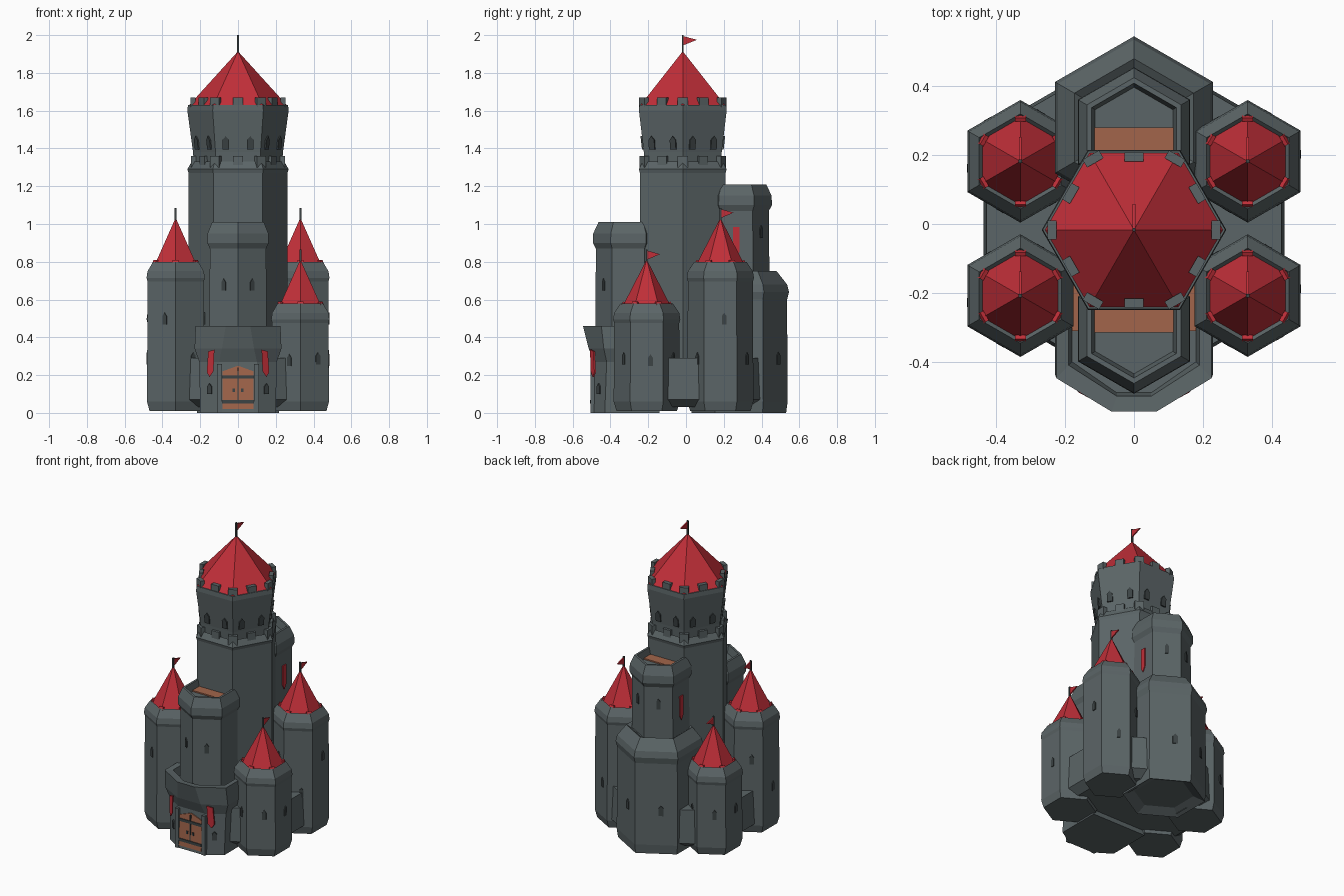
import bpy, bmesh, math
from mathutils import Vector, Matrix

if "Cube" in bpy.data.objects:
    bpy.data.objects.remove(bpy.data.objects["Cube"])


def material(name, rgb):
    m = bpy.data.materials.new(name)
    m.diffuse_color = (*rgb, 1)
    m.use_nodes = True
    m.node_tree.nodes["Principled BSDF"].inputs["Base Color"].default_value = m.diffuse_color
    return m


STONE = material("grey stone", (0.105, 0.130, 0.135))
DARK = material("dark stone", (0.045, 0.056, 0.058))
RED = material("red cloth", (0.53, 0.028, 0.040))
WOOD = material("brown wood", (0.36, 0.13, 0.07))


def finish(name, bm, mat):
    bmesh.ops.recalc_face_normals(bm, faces=bm.faces)
    me = bpy.data.meshes.new(name)
    bm.to_mesh(me)
    bm.free()
    me.materials.append(mat)
    ob = bpy.data.objects.new(name, me)
    bpy.context.collection.objects.link(ob)
    return ob


def loft(name, rings, mat):
    """Skin a list of rings (each a list of points) and cap both ends."""
    bm = bmesh.new()
    rows = [[bm.verts.new(p) for p in r] for r in rings]
    n = len(rows[0])
    for a, b in zip(rows, rows[1:]):
        for i in range(n):
            j = (i + 1) % n
            bm.faces.new((a[i], a[j], b[j], b[i]))
    bm.faces.new(rows[0][::-1])
    bm.faces.new(rows[-1])
    return finish(name, bm, mat)


def hexa(name, cx, cy, profile, mat, turn=90, sides=6):
    """Six-sided tower from (radius, z) pairs; turn=90 puts corners on +-y."""
    rings = []
    for r, z in profile:
        rings.append([(cx + r * math.cos(math.radians(turn + 360 * i / sides)),
                       cy + r * math.sin(math.radians(turn + 360 * i / sides)), z)
                      for i in range(sides)])
    return loft(name, rings, mat)


def block(name, loc, size, mat, angle=0, tilt=0):
    bm = bmesh.new()
    bmesh.ops.create_cube(bm, size=1)
    M = (Matrix.Translation(loc) @ Matrix.Rotation(math.radians(angle), 4, 'Z')
         @ Matrix.Rotation(math.radians(tilt), 4, 'Y') @ Matrix.Diagonal((*size, 1)))
    bmesh.ops.transform(bm, matrix=M, verts=bm.verts)
    return finish(name, bm, mat)


def plate(name, cx, cy, dist, angle, z, w, h, mat, side=0, point=0, thick=0.008, lean=0):
    """Thin plate on a wall facing `angle`; point>0 peaks the top, <0 the bottom."""
    out = [(-w / 2, -h / 2), (0, -h / 2 + min(point, 0)), (w / 2, -h / 2),
           (w / 2, h / 2), (0, h / 2 + max(point, 0)), (-w / 2, h / 2)]
    a = math.radians(angle)
    n, t = Vector((math.cos(a), math.sin(a), 0)), Vector((-math.sin(a), math.cos(a), 0))
    c = Vector((cx, cy, z))
    rings = [[c + n * (dist + d + lean * v) + t * (side + u) + Vector((0, 0, v))
              for u, v in out] for d in (-0.003, thick - 0.003)]
    return loft(name, rings, mat)


def flag(cx, cy, z, h, w):
    block("flag_pole", (cx, cy, z + h / 2 - 0.01), (0.01, 0.01, h + 0.02), DARK)
    loft("flag", [[(cx + d, cy, z + h - 0.005), (cx + d, cy + w, z + h - 0.025),
                   (cx + d, cy, z + h - 0.055)] for d in (-0.004, 0.004)], RED)


# Foundation
hexa("foundation", 0, 0.015, [(0.44, 0.03), (0.505, 0.07), (0.495, 0.29)], STONE)

# Main tower with flared upper drum
MY = -0.017
hexa("main_tower", 0, MY, [(0.262, 0.05), (0.262, 1.27), (0.268, 1.29), (0.245, 1.33),
                           (0.23, 1.31)], STONE, 0)
hexa("upper_drum", 0, MY, [(0.232, 1.29), (0.238, 1.38), (0.268, 1.60), (0.265, 1.63),
                           (0.23, 1.63)], STONE, 0)
hexa("main_roof", 0, MY, [(0.262, 1.615), (0.258, 1.63), (0.004, 1.91)], RED, 0)
flag(0, MY, 1.90, 0.10, 0.075)
for i in range(12):
    # Battlements poking through the roof edge and around the lower lip
    a = 30 * i
    corner = i % 2 == 0
    ca, sa = math.cos(math.radians(a)), math.sin(math.radians(a))
    r = 0.238 if corner else 0.212
    block("roof_merlon", (r * ca, MY + r * sa, 1.645), (0.026, 0.055, 0.05), STONE, a)
    r = 0.236 if corner else 0.208
    block("lip_merlon", (r * ca, MY + r * sa, 1.33), (0.026, 0.055, 0.06), STONE, a)
for a in range(30, 390, 60):
    for s in (-0.065, 0.065):
        plate("drum_window", 0, MY, 0.214, a, 1.42, 0.035, 0.05, DARK, s, 0.02, lean=0.11)

# Corner towers: diagonal pairs share a height
for sx in (-1, 1):
    for sy in (-1, 1):
        cx, cy = 0.33 * sx, -0.013 + 0.195 * sy
        top = 0.80 if sx == sy else 0.58
        lip = top - 0.085
        hexa("corner_tower", cx, cy, [(0.12, 0.01), (0.16, 0.01), (0.175, 0.06), (0.172, lip - 0.02),
                                      (0.178, lip), (0.172, lip + 0.035), (0.138, top),
                                      (0.12, top - 0.02)], STONE)
        hexa("corner_roof", cx, cy, [(0.13, top - 0.02), (0.004, top + 0.225)], RED)
        flag(cx, cy, top + 0.22, 0.065, 0.07)
        for k in range(6):
            a = 30 + 60 * k
            ca, sa = math.cos(math.radians(a)), math.sin(math.radians(a))
            block("roof_tab", (cx + 0.131 * ca, cy + 0.131 * sa, top - 0.015),
                  (0.012, 0.032, 0.05), RED, a, -25)
            plate("arrow_slit", cx, cy, 0.15, 60 * k, 0.28 if k % 2 else top - 0.31,
                  0.025, 0.045, DARK, 0.02, 0.018)

# Rear keep: wide base with a narrower tower on top
hexa("rear_keep", 0, 0.28, [(0.18, 0.03), (0.25, 0.0), (0.258, 0.06), (0.255, 0.60), (0.265, 0.64),
                            (0.255, 0.68), (0.20, 0.75), (0.17, 0.73)], STONE)


def open_tower(name, cy, z0, top):
    hexa(name, 0, cy, [(0.175, z0), (0.172, top - 0.14), (0.188, top - 0.11),
                       (0.186, top - 0.06), (0.158, top), (0.142, top), (0.13, top - 0.05)], STONE)


open_tower("rear_upper_tower", 0.267, 0.65, 1.21)
block("rear_floor", (0, 0.235, 1.164), (0.23, 0.09, 0.008), WOOD)
for a in (0, 180):
    plate("side_banner", 0, 0.267, 0.151, a, 0.92, 0.035, 0.13, RED, 0, -0.03)
for a in (60, 120):
    plate("rear_slit", 0, 0.267, 0.150, a, 0.95, 0.025, 0.05, DARK, 0, 0.018)
    plate("keep_slit", 0, 0.28, 0.222, a, 0.28, 0.03, 0.05, DARK, 0.03, 0.018)

# Front tower above the gatehouse
open_tower("front_tower", -0.305, 0.40, 1.01)
block("front_floor", (0, -0.265, 0.964), (0.23, 0.10, 0.008), WOOD)
for a in (240, 300):
    plate("front_slit", 0, -0.305, 0.150, a, 0.67, 0.025, 0.045, DARK, 0.0, 0.018)


# Gatehouse: chamfered front with an overhanging parapet
def gate_ring(w, c, yc, yf, z):
    half = [(c, yf), (w, yc), (w, -0.14)]
    return [(x, y, z) for x, y in half] + [(-x, y, z) for x, y in half[::-1]]


loft("gatehouse", [gate_ring(0.20, 0.09, -0.43, -0.50, 0.0),
                   gate_ring(0.205, 0.10, -0.42, -0.487, 0.27),
                   gate_ring(0.23, 0.085, -0.435, -0.515, 0.34),
                   gate_ring(0.225, 0.065, -0.448, -0.545, 0.46),
                   gate_ring(0.19, 0.05, -0.41, -0.50, 0.455),
                   gate_ring(0.18, 0.05, -0.40, -0.49, 0.40)], STONE)
block("gate_floor", (0, -0.24, 0.405), (0.36, 0.14, 0.008), WOOD)

# Double door with dark bands and handles
plate("door", 0, 0, 0.495, 270, 0.12, 0.165, 0.20, WOOD, 0, 0.03, lean=-0.048)
block("door_gap", (0, -0.4985, 0.13), (0.006, 0.009, 0.22), DARK)
for z in (0.06, 0.19):
    block("door_band", (0, -0.501 + 0.048 * (z - 0.12), z), (0.165, 0.007, 0.018), DARK)
for s in (-1, 1):
    block("door_handle", (0.022 * s, -0.502, 0.12), (0.012, 0.008, 0.018), DARK)
    block("gate_pillar", (0.098 * s, -0.495, 0.13), (0.025, 0.02, 0.26), STONE)
    # Hanging banners on the chamfered walls
    loft("gate_banner", [[((0.125) * s, -0.492 + d, 0.335), (0.158 * s, -0.475 + d, 0.325),
                          (0.165 * s, -0.469 + d, 0.215), (0.15 * s, -0.478 + d, 0.19),
                          (0.13 * s, -0.489 + d, 0.22)] for d in (-0.016, -0.008)], RED)
    plate("gate_slit", 0.15 * s, -0.461, 0.001, 270 + 33 * s, 0.12, 0.028, 0.04, DARK, 0, 0.015)
